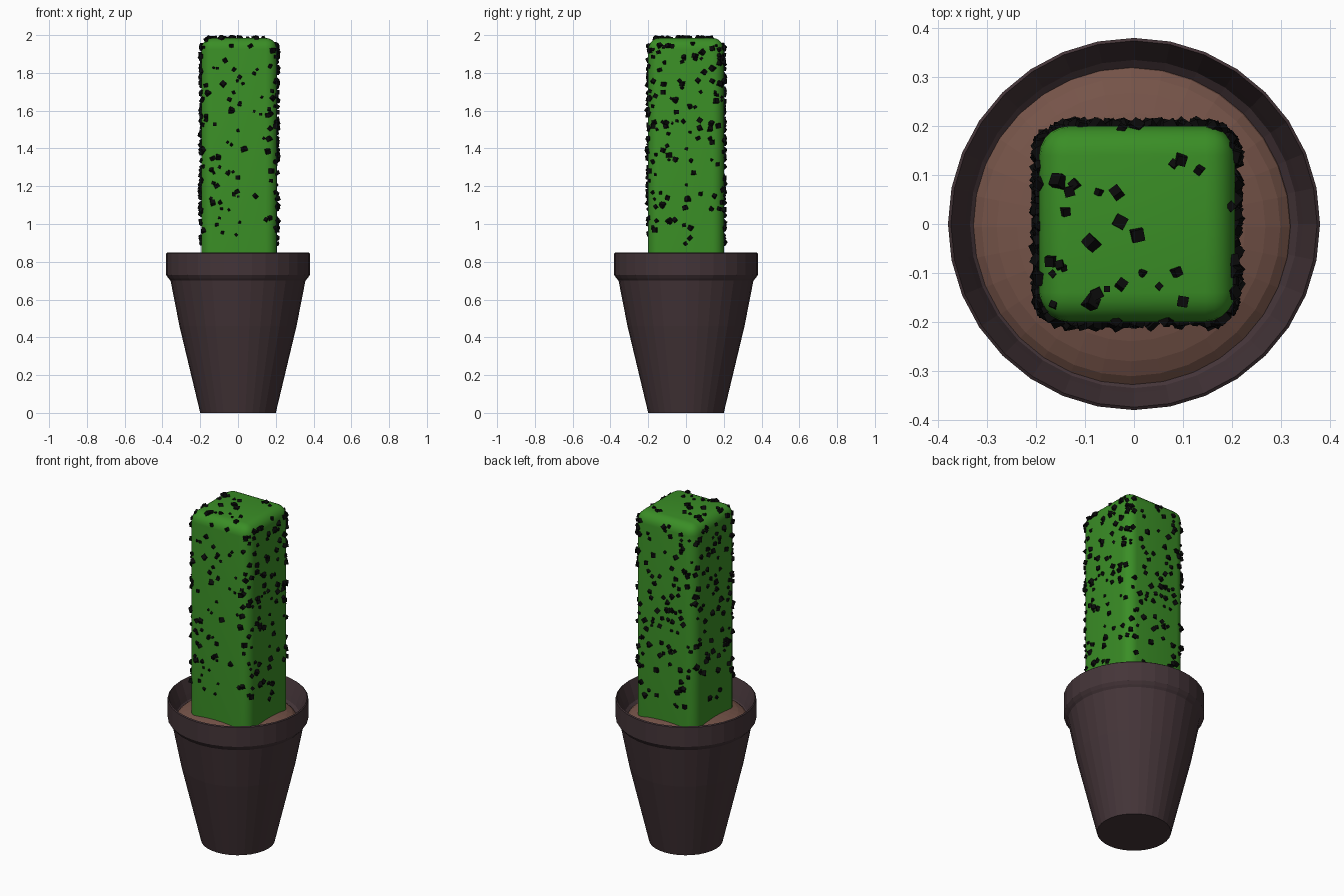
import bpy, bmesh, math, random
from mathutils import Matrix, Vector, Euler

random.seed(7)
default = bpy.data.objects.get("Cube")
if default:
    bpy.data.objects.remove(default, do_unlink=True)


def material(name, color):
    m = bpy.data.materials.new(name)
    m.use_nodes = True
    m.diffuse_color = (*color, 1)
    bsdf = next(n for n in m.node_tree.nodes if n.type == 'BSDF_PRINCIPLED')
    bsdf.inputs["Base Color"].default_value = (*color, 1)
    return m


def finish(bm, name, mat):
    bmesh.ops.recalc_face_normals(bm, faces=bm.faces)
    mesh = bpy.data.meshes.new(name)
    bm.to_mesh(mesh)
    bm.free()
    mesh.materials.append(mat)
    obj = bpy.data.objects.new(name, mesh)
    bpy.context.collection.objects.link(obj)
    return obj


def lathe(name, profile, mat, sides=32, center=(0, 0)):
    """Revolve (radius, height) points; the profile starts and ends on the axis."""
    bm = bmesh.new()
    verts = [bm.verts.new((r + 0.0, 0, z)) for r, z in profile]
    edges = [bm.edges.new(pair) for pair in zip(verts, verts[1:])]
    bmesh.ops.spin(bm, geom=verts + edges, axis=(0, 0, 1), cent=(0, 0, 0),
                   angle=math.tau, steps=sides)
    bmesh.ops.remove_doubles(bm, verts=bm.verts, dist=0.0001)
    bmesh.ops.translate(bm, verts=bm.verts, vec=(*center, 0))
    return finish(bm, name, mat)


clay = material("dark clay", (0.058, 0.035, 0.040))
earth = material("brown soil", (0.18, 0.088, 0.066))
green = material("cactus green", (0.042, 0.27, 0.019))
black = material("thorn black", (0.003, 0.003, 0.003))

# Pot: tapered body, overhanging rim and sloping inner wall
lathe("pot", [(0, 0), (0.2, 0), (0.31, 0.46), (0.357, 0.7), (0.368, 0.712),
              (0.38, 0.73), (0.38, 0.845), (0.374, 0.85), (0.345, 0.77),
              (0.335, 0.74), (0.305, 0.715), (0, 0.7)], clay)

# Soil: low dome
dome = [(0.33 * math.cos(a), 0.715 + 0.09 * math.sin(a))
        for a in (math.radians(90 * i / 8) for i in range(8))]
lathe("soil", [(0, 0.7)] + dome + [(0, 0.805)], earth, center=(-0.006, -0.006))

# Cactus: tall square column with rounded edges
HALF, TOP, BASE, CX = 0.2, 1.985, 0.72, 0.006
bm = bmesh.new()
size = Vector((2 * HALF, 2 * HALF, TOP - BASE))
bmesh.ops.create_cube(bm, size=1, matrix=Matrix.Translation((CX, 0, (TOP + BASE) / 2))
                      @ Matrix.Diagonal((*size, 1)))
rounded = [e for e in bm.edges if max(v.co.z for v in e.verts) > BASE + 0.1]
bmesh.ops.bevel(bm, geom=rounded, offset=0.06, segments=5, profile=0.5, affect='EDGES')
cactus = finish(bm, "cactus_body", green)
bpy.ops.object.select_all(action='DESELECT')
cactus.select_set(True)
bpy.context.view_layer.objects.active = cactus
bpy.ops.object.shade_smooth_by_angle(angle=math.radians(40))
bpy.context.view_layer.update()

# Thorns: small tumbled cubes stuck on the sides and top
bm = bmesh.new()


def add_thorn(near):
    hit, spot, normal, _ = cactus.closest_point_on_mesh(near)
    edge = random.uniform(0.011, 0.026)
    turn = Euler([random.uniform(0, math.tau) for _ in range(3)]).to_matrix().to_4x4()
    bmesh.ops.create_cube(bm, size=edge, matrix=Matrix.Translation(spot) @ turn)


for side in range(4):
    spin = Matrix.Rotation(side * math.pi / 2, 3, 'Z')
    for _ in range(70 if side == 0 else 105):
        z = 0.88 + 1.09 * random.random() ** 0.75
        across = random.uniform(-HALF, HALF)
        add_thorn(spin @ Vector((across, -HALF - 0.02, z)) + Vector((CX, 0, 0)))
for _ in range(26):
    add_thorn(Vector((random.uniform(-HALF, HALF), random.uniform(-HALF, HALF), TOP + 0.02)))
# Keep the thorn tips level with the overall height
for v in bm.verts:
    v.co.z = min(v.co.z, 2.0)
finish(bm, "thorns", black)
